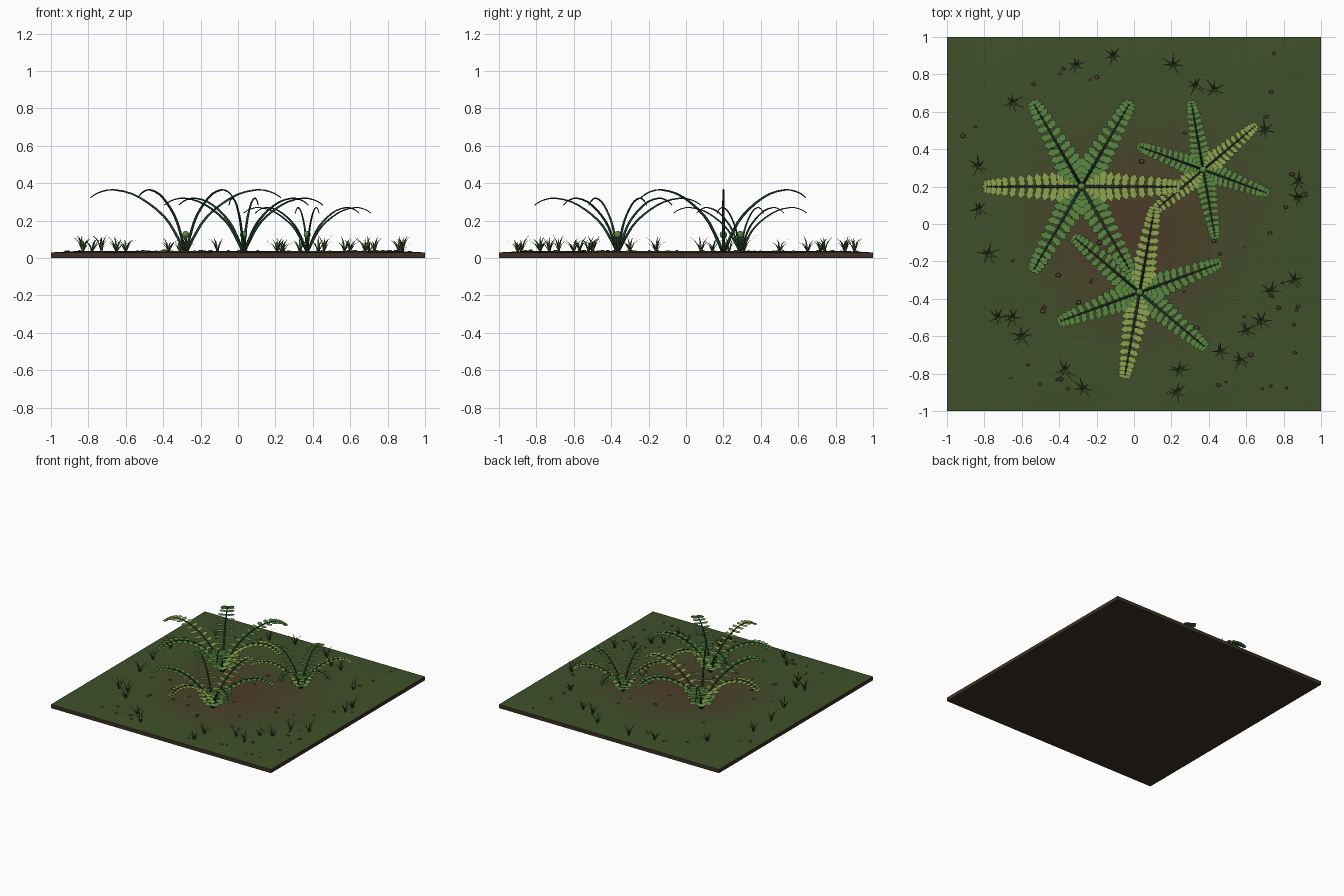
import bpy, math, random
from mathutils import Vector

if "Cube" in bpy.data.objects:
    bpy.data.objects.remove(bpy.data.objects["Cube"])
random.seed(7)


def mat(name, rgb):
    m = bpy.data.materials.new(name)
    m.diffuse_color = (*rgb, 1)
    m.use_nodes = True
    m.node_tree.nodes["Principled BSDF"].inputs["Base Color"].default_value = m.diffuse_color
    return m


LEAF = mat("leaf_green", (.10, .25, .055))
LIGHT = mat("leaf_light", (.27, .37, .08))
STEM = mat("stem_dark", (.015, .045, .022))
GRASS = [mat("grass_a", (.04, .085, .02)), mat("grass_b", (.075, .105, .03))]
PEBBLE = [mat("litter_a", (.13, .065, .04)), mat("litter_b", (.09, .06, .035))]
SOIL = mat("soil_side", (.045, .03, .018))
MOSS_RGB, DIRT_RGB = Vector((.05, .08, .023)), Vector((.075, .045, .022))
STEPS = 8
GROUND = [mat(f"ground_{i}", MOSS_RGB.lerp(DIRT_RGB, i / (STEPS - 1))) for i in range(STEPS)]


def make(name, verts, faces, mats, idx=None, smooth=False):
    me = bpy.data.meshes.new(name)
    me.from_pydata([tuple(v) for v in verts], [], faces)
    for m in mats:
        me.materials.append(m)
    for i, p in enumerate(me.polygons):
        p.material_index = idx[i] if idx else 0
        p.use_smooth = smooth
    ob = bpy.data.objects.new(name, me)
    bpy.context.collection.objects.link(ob)
    return ob


def ground_z(x, y):
    edge = min(1, (1 - max(abs(x), abs(y))) / .15)
    return .03 + .006 * edge + .002 * edge * math.sin(9 * (x - .6 * y))


# Ground top: gently rolling grid, moss fading to bare soil in the middle
N = 48
verts, faces, idx = [], [], []
for j in range(N + 1):
    for i in range(N + 1):
        x, y = 2 * i / N - 1, 2 * j / N - 1
        verts.append((x, y, ground_z(x, y)))
for j in range(N):
    for i in range(N):
        a = j * (N + 1) + i
        faces.append((a, a + 1, a + N + 2, a + N + 1))
        x, y = (2 * i + 1) / N - 1, (2 * j + 1) / N - 1
        d = math.hypot(x - .05, y + .02) + .05 * math.sin(5 * x + 3 * y)
        t = max(0, min(1, (.75 - d) / .6))
        idx.append(round(t * (STEPS - 1)))
make("ground_top", verts, faces, GROUND, idx, True)

# Soil slab below: four sides and the underside
make("soil_slab",
     [(x, y, z) for z in (0, .03) for x, y in ((-1, -1), (1, -1), (1, 1), (-1, 1))],
     [(3, 2, 1, 0)] + [(i, (i + 1) % 4, (i + 1) % 4 + 4, i + 4) for i in range(4)], [SOIL])


def tube(verts, faces, path, r0, r1, sides=6):
    """Tapered tube along a list of points."""
    base, n = len(verts), len(path)
    for k, p in enumerate(path):
        t = (path[min(k + 1, n - 1)] - path[max(k - 1, 0)]).normalized()
        s = t.cross(Vector((0, 0, 1)))
        s = s.normalized() if s.length > 1e-4 else Vector((1, 0, 0))
        u = s.cross(t)
        r = r0 + (r1 - r0) * k / (n - 1)
        for q in range(sides):
            a = 2 * math.pi * q / sides
            verts.append(p + r * (math.cos(a) * s + math.sin(a) * u))
    for k in range(n - 1):
        for q in range(sides):
            a, b = base + k * sides + q, base + k * sides + (q + 1) % sides
            faces.append((a, b, b + sides, a + sides))
    faces.append(tuple(range(base + sides - 1, base - 1, -1)))
    faces.append(tuple(base + (n - 1) * sides + q for q in range(sides)))


# Frond arch (radius, height as fractions) and leaflet outline (along, across)
ARCH = [(.01, 0), (.09, .25), (.2, .53), (.37, .77), (.56, .94), (.76, 1), (.9, .95), (.98, .87)]
OUTLINE = [(0, -.1), (.25, -.42), (.42, -.33), (.62, -.48), (.78, -.28), (1, .08),
           (.8, .3), (.66, .48), (.45, .35), (.25, .42), (0, .12)]


def arch(t):
    """Smooth point on the arch, t in 0..1."""
    f = t * (len(ARCH) - 1)
    i = min(int(f), len(ARCH) - 2)
    p = [Vector(ARCH[max(0, min(len(ARCH) - 1, i + k))]) for k in (-1, 0, 1, 2)]
    u = f - i
    return .5 * (2 * p[1] + (p[2] - p[0]) * u + (2 * p[0] - 5 * p[1] + 4 * p[2] - p[3]) * u * u
                 + (3 * p[1] - p[0] - 3 * p[2] + p[3]) * u ** 3)


def leaflet(verts, faces, root, along, across, length, width):
    b = len(verts)
    verts += [root + along * (u * length) + across * (v * width) for u, v in OUTLINE]
    faces.append(tuple(range(b, b + len(OUTLINE))))


def fern(tag, cx, cy, length, height, start):
    c = Vector((cx, cy, .035))
    sv, sf, lv, lf, li = [], [], [], [], []
    up, k = Vector((0, 0, 1)), length / .52
    for n in range(6):
        a = math.radians(start + 60 * n)
        d = Vector((math.cos(a), math.sin(a), 0))
        side = Vector((-d.y, d.x, 0))

        def at(t):
            p = arch(t)
            return c + d * (p.x * length) + up * (p.y * (height - .035))
        tube(sv, sf, [at(i / 16) for i in range(17)], .009 * k, .003 * k)
        # Paired leaflets, shrinking towards the tip
        pairs = 15
        for i in range(pairs):
            t = .1 + .88 * i / (pairs - 1)
            size = k * (.098 - .062 * max(0, (t - .2) / .8)) * min(1, .65 + 2 * t)
            for s in (1, -1):
                along = (side * s + d * .2).normalized()
                across = Vector((-along.y, along.x, 0)) * s
                leaflet(lv, lf, at(t), along, -across, size, .050 * k * (1 - .25 * t))
        leaflet(lv, lf, at(1), d, side, .022 * k, .025 * k)
        li += [1 if n % 3 == 0 else 0] * (len(lf) - len(li))
    make(f"fern_{tag}_stems", sv, sf, [STEM], smooth=True)
    make(f"fern_{tag}_leaflets", lv, lf, [LEAF, LIGHT], li)
    # Young shoot with a round bud in the middle
    v, f = [], []
    tube(v, f, [c, c + up * .045, c + up * .085], .008, .006)
    make(f"fern_{tag}_shoot", v, f, [STEM], smooth=True)
    bpy.ops.mesh.primitive_uv_sphere_add(segments=10, ring_count=6, radius=.02, location=c + up * .09)
    bud = bpy.context.object
    bud.name = f"fern_{tag}_bud"
    bud.data.materials.append(LEAF)
    bpy.ops.object.shade_smooth()


fern("large", -.28, .2, .52, .365, 0)
fern("medium", .03, -.365, .46, .32, 80)
fern("small", .37, .29, .37, .27, 40)

# Grass tufts around the rim
TUFTS = [(-.31, .85), (-.11, .9), (.21, .85), (.33, .74), (.43, .72), (.7, .5), (-.65, .65),
         (-.83, .31), (-.83, .08), (-.78, -.16), (-.73, -.5), (-.65, -.5), (-.6, -.6),
         (-.37, -.78), (-.27, -.88), (.24, -.78), (.23, -.9), (.46, -.68), (.57, -.73),
         (.6, -.57), (.68, -.52), (.73, -.36), (.86, -.3), (.88, .23), (.88, .14)]
verts, faces, idx = [], [], []
for x, y in TUFTS:
    turn = random.uniform(0, 6.28)
    for n in range(7):
        a = turn + n * 2 * math.pi / 7 + random.uniform(-.3, .3)
        d, s = Vector((math.cos(a), math.sin(a), 0)), Vector((-math.sin(a), math.cos(a), 0))
        h, reach = random.uniform(.05, .09), random.uniform(.04, .075)
        p = Vector((x, y, ground_z(x, y) - .003))
        mid = p + d * reach * .4 + Vector((0, 0, h * .65))
        b = len(verts)
        verts += [p - s * .006, p + s * .006, mid + s * .004, mid - s * .004,
                  p + d * reach + Vector((0, 0, h))]
        faces += [(b, b + 1, b + 2, b + 3), (b + 3, b + 2, b + 4)]
        idx += [n % 2] * 2
make("grass_tufts", verts, faces, GRASS, idx)

# Small flattened pebbles scattered over the soil
verts, faces, idx = [], [], []
for n in range(60):
    x, y = random.uniform(-.92, .92), random.uniform(-.92, .92)
    r, turn, b = random.uniform(.008, .018), random.uniform(0, 6.28), len(verts)
    z = ground_z(x, y)
    for ring, hz in ((1, -.002), (.65, r * .4)):
        for q in range(6):
            a = turn + q * math.pi / 3
            verts.append((x + r * ring * math.cos(a), y + .75 * r * ring * math.sin(a), z + hz))
    faces += [(b + q, b + (q + 1) % 6, b + 6 + (q + 1) % 6, b + 6 + q) for q in range(6)]
    faces.append(tuple(range(b + 6, b + 12)))
    idx += [n % 2] * 7
make("pebbles", verts, faces, PEBBLE, idx)
